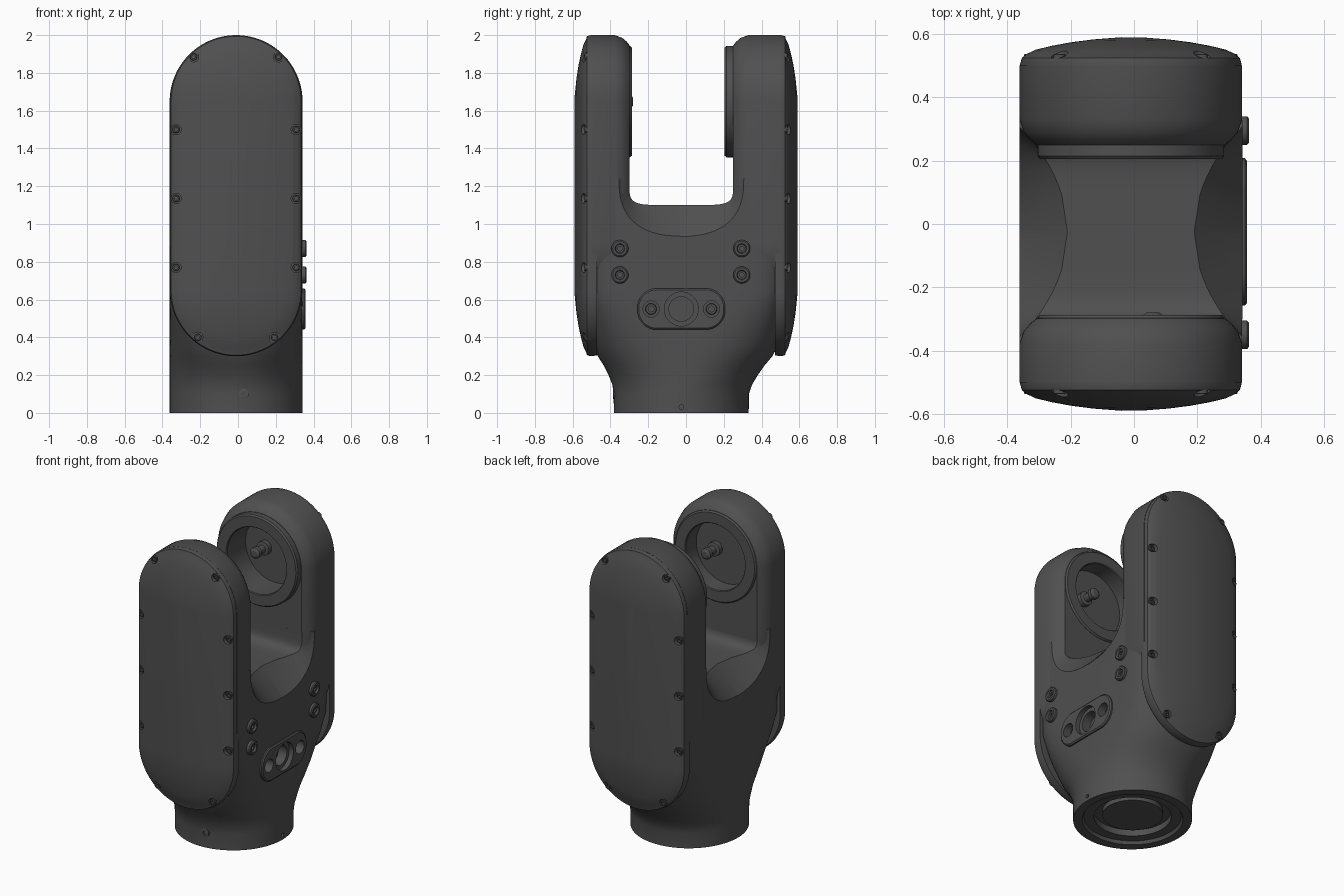
import bpy, bmesh
from math import sin, cos, pi, copysign, radians
from mathutils import Vector

cube = bpy.data.objects.get("Cube")
if cube:
    bpy.data.objects.remove(cube)

CX = -0.01          # middle of the body across x
SEG = 96
AXLE_Z = 1.648      # centre of the rounded arm tops

mat = bpy.data.materials.new("dark_grey")
mat.use_nodes = True
GREY = (0.08, 0.08, 0.08, 1)
mat.diffuse_color = GREY
bsdf = mat.node_tree.nodes["Principled BSDF"]
bsdf.inputs["Base Color"].default_value = GREY
bsdf.inputs["Roughness"].default_value = 0.6


def loft(name, rings, cap_start=True, cap_end=True):
    """Skin a row of equal closed rings."""
    bm = bmesh.new()
    rows = [[bm.verts.new(p) for p in ring] for ring in rings]
    n = len(rows[0])
    for a, b in zip(rows, rows[1:]):
        for i in range(n):
            j = (i + 1) % n
            bm.faces.new((a[i], a[j], b[j], b[i]))
    if cap_start:
        bm.faces.new(rows[0][::-1])
    if cap_end:
        bm.faces.new(rows[-1])
    bmesh.ops.recalc_face_normals(bm, faces=bm.faces)
    mesh = bpy.data.meshes.new(name)
    bm.to_mesh(mesh)
    bm.free()
    mesh.materials.append(mat)
    ob = bpy.data.objects.new(name, mesh)
    bpy.context.collection.objects.link(ob)
    return ob


def turned(name, profile, origin, direction, seg=32, **caps):
    """Lathe (radius, height) pairs about a direction."""
    rot = Vector(direction).to_track_quat('Z', 'Y')
    rings = [[Vector(origin) + rot @ Vector((r * cos(2 * pi * i / seg),
                                             r * sin(2 * pi * i / seg), h))
              for i in range(seg)] for r, h in profile]
    return loft(name, rings, **caps)


def superellipse(t, n):
    c, s = cos(t), sin(t)
    return copysign(abs(c) ** (2 / n), c), copysign(abs(s) ** (2 / n), s)


def stadium_loft(name, side, profile, r, z_lo, z_hi, crown=0):
    """Upright stadium outlines stacked along y as (distance, inset)."""
    rings = []
    for y, inset in profile:
        ring = []
        for i in range(SEG):
            t = 2 * pi * (i + 0.5) / SEG
            z = (z_hi if sin(t) > 0 else z_lo) + (r - inset) * sin(t)
            drop = crown * ((z - 1.15) / 0.85) ** 2 if y > 0.53 else 0
            ring.append((CX + (r - inset) * cos(t), side * (y - drop), z))
        rings.append(ring)
    return loft(name, rings)


def cut(target, cutters):
    bpy.context.view_layer.objects.active = target
    for c in cutters:
        m = target.modifiers.new("cut", 'BOOLEAN')
        m.operation, m.solver, m.object = 'DIFFERENCE', 'EXACT', c
        bpy.ops.object.modifier_apply(modifier=m.name)


def discard(cutters):
    for c in cutters:
        bpy.data.objects.remove(c)


def screw(name, origin, direction, r, h):
    turned(name, [(r, -h), (r, h * 0.8), (r * 0.88, h), (r * 0.5, h), (r * 0.5, 0)],
           origin, direction, 24)


# Core: stepped flange recess underneath, round base flaring to a broad block
# (z, half width, half depth, squareness, y centre)
sections = [(0.03, .16, .16, 2, -.025), (0.03, .18, .18, 2, -.025),
            (0.06, .18, .18, 2, -.025), (0.06, .23, .23, 2, -.025),
            (0.02, .23, .23, 2, -.025), (0.02, .29, .29, 2, -.025),
            (0.0, .30, .30, 2, -.025), (0.0, .352, .357, 2, -.025),
            (0.1, .352, .358, 2, -.025), (0.15, .352, .37, 2, -.02),
            (0.2, .352, .395, 2.1, -.015), (0.25, .352, .425, 2.2, -.01),
            (0.3, .352, .462, 2.4, -.005), (0.36, .352, .49, 2.7, 0),
            (0.43, .352, .505, 3.2, 0), (0.52, .352, .51, 4.5, 0),
            (0.65, .352, .51, 8, 0), (1.24, .352, .51, 12, 0)]
rings = []
for z, hx, hy, n, cy in sections:
    pts = [superellipse(2 * pi * i / SEG, n) for i in range(SEG)]
    rings.append([(CX + hx * x, cy + hy * y, z) for x, y in pts])
core = loft("core_body", rings)


# Saddle between the arms, flaring out toward both sides
def saddle_ring(side, outer):
    half, depth, n = (0.345, 0.33, 2.5) if outer else (0.275, 0.15, 6)
    ring = []
    for i in range(41):
        y, z = superellipse(pi + pi * i / 40, n)
        x = 0.365 if outer else 0.2 + 0.1 * y * y
        ring.append((CX + side * x, -0.025 + half * y, 1.25 + depth * min(z, 0)))
    return ring


saddle = loft("saddle_cutter", [saddle_ring(-1, True), saddle_ring(-1, False),
                                saddle_ring(1, False), saddle_ring(1, True)])
cut(core, [saddle])
discard([saddle])

# Side plate with three bores, on the left face
plate_y, plate_z = -0.025, 0.55
plate_rings = []
for x, inset in ((0.33, 0), (0.35, 0), (0.357, 0.008)):
    ring = []
    for i in range(48):
        t = 2 * pi * (i + 0.5) / 48
        y, z = copysign(0.128, cos(t)), copysign(0.005, sin(t))
        ring.append((x, plate_y + y + (0.105 - inset) * cos(t),
                     plate_z + z + (0.105 - inset) * sin(t)))
    plate_rings.append(ring)
plate = loft("side_plate", plate_rings)
bores = [turned("bore_cutter", [(r, -d), (r, 0.05)], (0.357, plate_y + dy, plate_z), (1, 0, 0))
         for dy, r, d in ((-0.16, .043, .07), (0.16, .043, .07), (0, .09, .03), (0, .065, .09))]
cut(core, bores)
cut(plate, bores)
discard(bores)
for dy in (-0.16, 0.16):
    screw("plate_screw", (0.30, plate_y + dy, plate_z), (1, 0, 0), 0.03, 0.015)

# Raised screws beside the plate
for y in (-0.35, 0.295):
    for z in (0.73, 0.87):
        turned("side_boss", [(.045, -.02), (.045, .014), (.038, .02), (.026, .02),
                             (.022, .008), (.012, .008), (.012, -.005)],
               (0.343, y, z), (1, 0, 0))

# Base screw and index notch
screw("base_screw", (0.03, -0.38, 0.1), (0, -1, 0), 0.027, 0.006)
notch = turned("notch_cutter", [(0.012, -0.02), (0.012, 0.05)], (0.342, -0.025, 0.03), (1, 0, 0), 16)
cut(core, [notch])
discard([notch])

# Arms, covers and bearing seats
screw_spots = [(0.225, 1.885), (0.318, 1.5), (0.318, 1.135), (0.318, 0.77), (0.203, 0.4)]
for side, label, inner, lip in ((-1, "front", 0.298, 0.287), (1, "back", 0.25, 0.205)):
    arm = stadium_loft(label + "_arm", side,
                       [(inner, .055), (inner + .015, .035), (inner + .04, .014),
                        (inner + .08, 0), (0.5, 0)], 0.352, 0.9, AXLE_Z)
    bore = turned("seat_cutter", [(0.225, 0.1), (0.225, 0.41)],
                  (CX, 0, AXLE_Z), (0, side, 0), 64)
    cut(arm, [bore])
    discard([bore])
    turned(label + "_bearing_seat",
           [(.295, inner + .04), (.295, lip + .01), (.287, lip), (.22, lip),
            (.215, lip + .006), (.215, .40)],
           (CX, 0, AXLE_Z), (0, side, 0), 64, cap_start=False)
    # small cable fitting on the seat floor
    turned(label + "_fitting", [(.045, 0), (.045, .03), (.025, .035), (.025, .08),
                                (.035, .085), (.035, .11), (.02, .12)],
           (CX - side * 0.07, side * 0.40, AXLE_Z), (0, -side, 0), 20)

    # domed cover with sunk screws
    cover = stadium_loft(label + "_cover", side,
                         [(.47, .004), (.505, 0), (.525, .006), (.543, .022), (.556, .05),
                          (.568, .10), (.579, .16), (.588, .23), (.595, .32)],
                         0.35, 0.65, 1.65, 0.015)
    sinks = []
    for x, z in screw_spots:
        for mx in (-1, 1):
            spot = (CX + mx * x, side * 0.525, z)
            sinks.append(turned("sink_cutter", [(.027, 0), (.027, .1)], spot, (0, side, 0), 20))
            screw(label + "_cover_screw", spot, (0, side, 0), 0.019, 0.012)
    cut(cover, sinks)
    discard(sinks)

# Smooth shading with crisp edges
bpy.ops.object.select_all(action='DESELECT')
for ob in bpy.context.scene.objects:
    if ob.type == 'MESH' and mat.name in ob.data.materials:
        ob.select_set(True)
        bpy.context.view_layer.objects.active = ob
bpy.ops.object.shade_smooth_by_angle(angle=radians(32))
